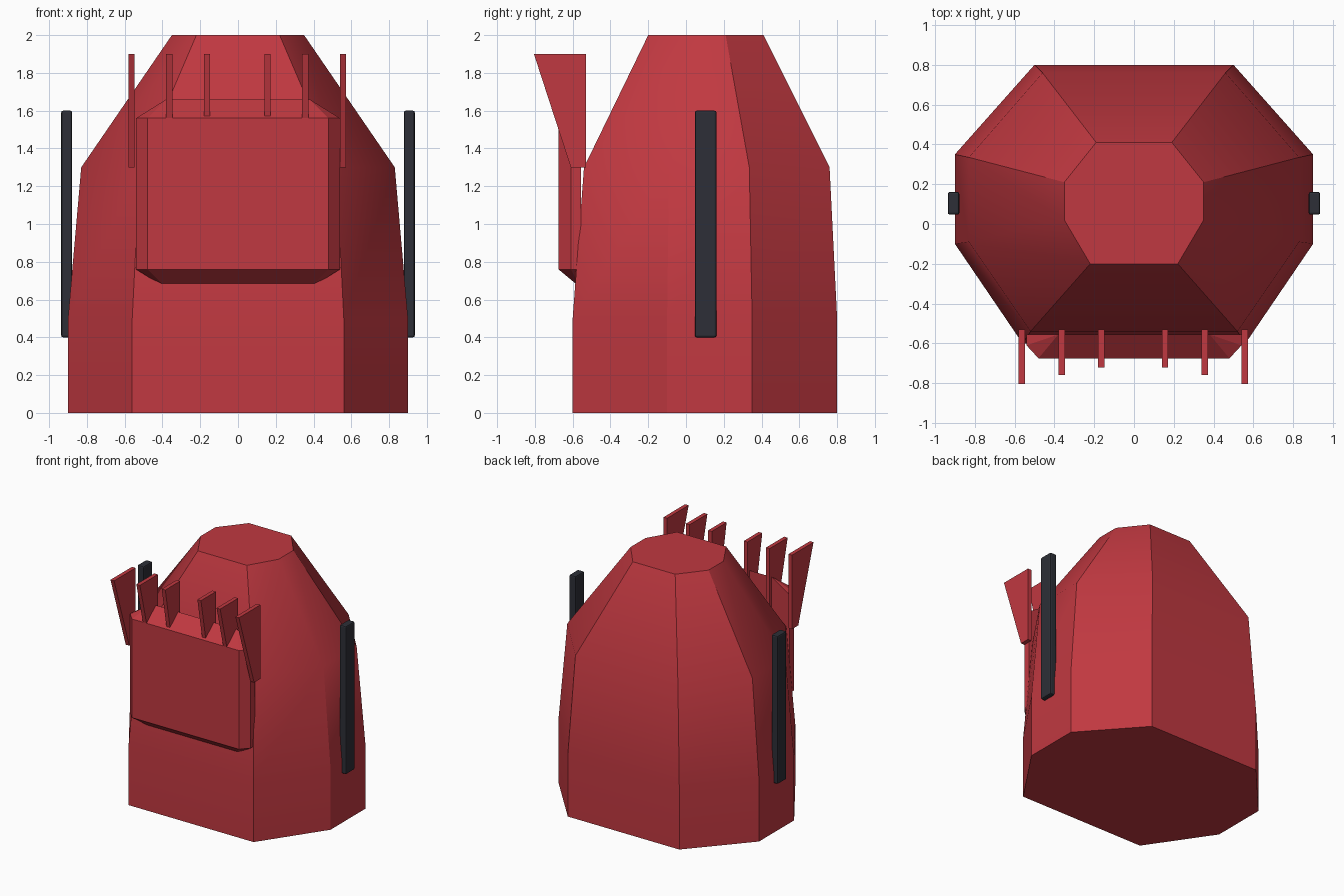
import bpy
import bmesh
import math

default = bpy.data.objects.get("Cube")
if default:
    bpy.data.objects.remove(default, do_unlink=True)


def material(name, color):
    mat = bpy.data.materials.new(name)
    mat.use_nodes = True
    mat.diffuse_color = color
    mat.node_tree.nodes["Principled BSDF"].inputs["Base Color"].default_value = color
    return mat


red = material("shell red", (0.53, 0.04, 0.052, 1))
dark = material("strap charcoal", (0.026, 0.028, 0.038, 1))


def finish(bm, name, mat, smooth=False):
    bmesh.ops.recalc_face_normals(bm, faces=bm.faces)
    mesh = bpy.data.meshes.new(name)
    bm.to_mesh(mesh)
    bm.free()
    mesh.materials.append(mat)
    obj = bpy.data.objects.new(name, mesh)
    bpy.context.collection.objects.link(obj)
    if smooth:
        bpy.ops.object.select_all(action="DESELECT")
        obj.select_set(True)
        bpy.context.view_layer.objects.active = obj
        bpy.ops.object.shade_smooth_by_angle(angle=math.radians(30))
    return obj


def loft(name, rings, mat, smooth=False):
    """Skin a stack of equal-sized point rings and cap both ends."""
    bm = bmesh.new()
    loops = [[bm.verts.new(p) for p in ring] for ring in rings]
    for low, high in zip(loops, loops[1:]):
        for i in range(len(low)):
            j = (i + 1) % len(low)
            bm.faces.new((low[i], low[j], high[j], high[i]))
    bm.faces.new(loops[0][::-1])
    bm.faces.new(loops[-1])
    return finish(bm, name, mat, smooth)


def octagon(half, z):
    """Mirror four left-side outline points, listed front to back."""
    return [(x, y, z) for x, y in half] + [(-x, y, z) for x, y in reversed(half)]


# Main body: tapered eight-sided shell
base = [(0.56, -0.6), (0.9, -0.1), (0.9, 0.35), (0.5, 0.8)]
shoulder = [(0.52, -0.54), (0.83, -0.09), (0.83, 0.335), (0.46, 0.76)]
crown = [(0.22, -0.2), (0.35, 0.02), (0.35, 0.21), (0.19, 0.41)]
loft("body_shell", [octagon(base, 0), octagon(base, 0.5),
                    octagon(shoulder, 1.3), octagon(crown, 2)], red, True)

# Front pouch: chamfered slab with sloped top and bottom
bm = bmesh.new()
for side in (-1, 1):
    for z, ridge in ((0.76, 0.66), (1.56, 1.66)):
        for x, y in ((0.48, -0.675), (0.54, -0.61), (0.54, -0.555)):
            bm.verts.new((side * x, y, z))
        bm.verts.new((side * 0.38, -0.555, ridge))
bmesh.ops.convex_hull(bm, input=bm.verts)
bmesh.ops.dissolve_limit(bm, angle_limit=0.01, verts=bm.verts, edges=bm.edges)
finish(bm, "front_pouch", red)

# Row of thin wedge claws, longest on the outside
for side, label in ((-1, "right"), (1, "left")):
    for part, x, tip in (("inner", 0.16, -0.72), ("middle", 0.36, -0.76), ("outer", 0.56, -0.805)):
        outline = [(tip, 1.9), (-0.53, 1.9), (-0.53, 1.3), (-0.61, 1.3)]
        centre = side * x - 0.004
        loft(f"{label}_{part}_claw",
             [[(centre + t, y, z) for y, z in outline] for t in (-0.016, 0.016)], red)

# Side straps: upright bars with softened edges
for side, label in ((-1, "right"), (1, "left")):
    bm = bmesh.new()
    bmesh.ops.create_cube(bm, size=1)
    bmesh.ops.scale(bm, vec=(0.058, 0.114, 1.2), verts=bm.verts)
    bmesh.ops.translate(bm, vec=(side * 0.907, 0.104, 1), verts=bm.verts)
    strap = finish(bm, f"{label}_strap", dark)
    bevel = strap.modifiers.new("soft_edges", "BEVEL")
    bevel.width = 0.01
    bevel.segments = 2
